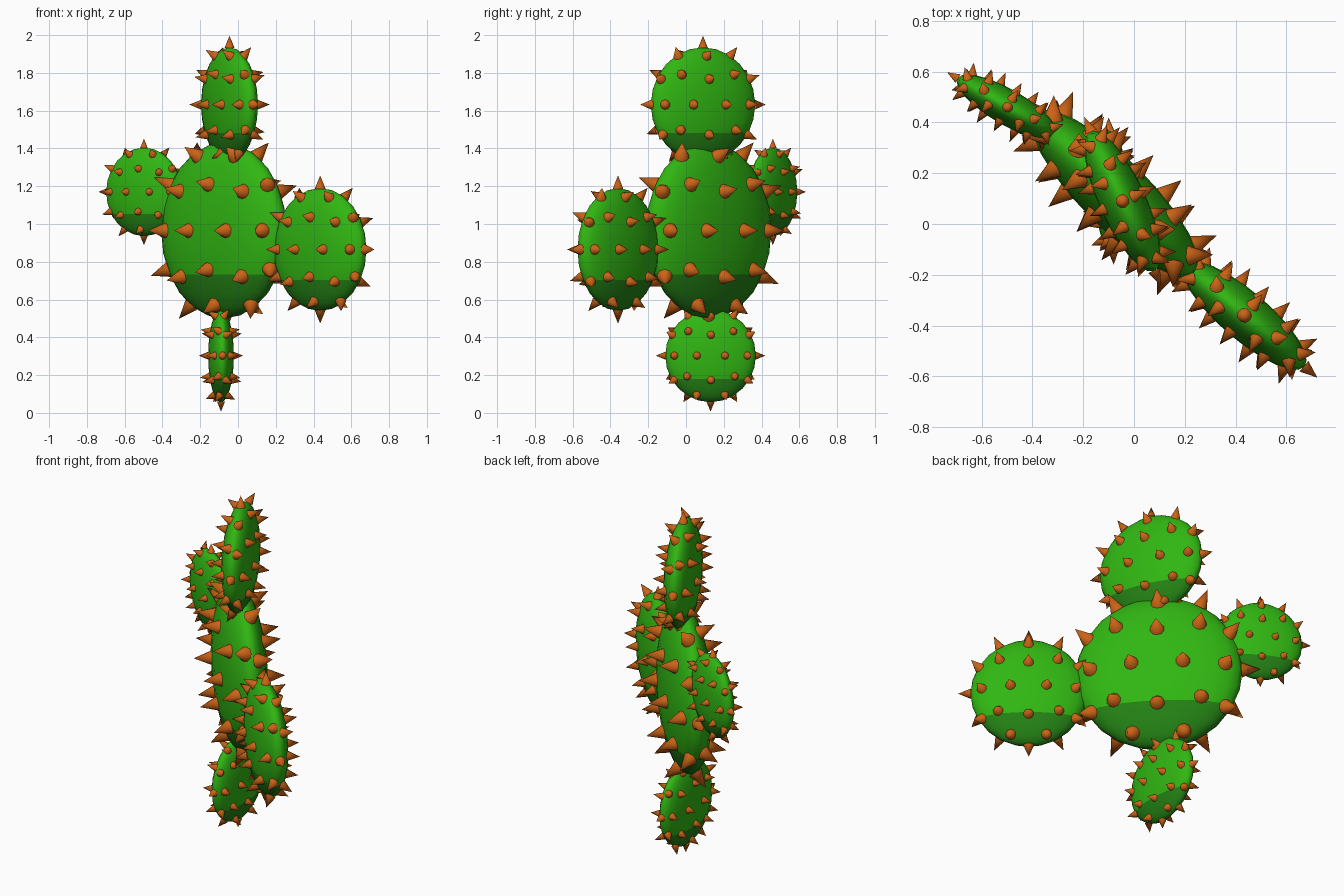
import bpy, bmesh, math
from mathutils import Matrix, Vector

if "Cube" in bpy.data.objects:
    bpy.data.objects.remove(bpy.data.objects["Cube"])


def material(name, rgb):
    m = bpy.data.materials.new(name)
    m.diffuse_color = (*rgb, 1)
    m.use_nodes = True
    m.node_tree.nodes["Principled BSDF"].inputs["Base Color"].default_value = m.diffuse_color
    return m


GREEN = material("leaf_green", (0.03, 0.47, 0.006))
DARK = material("dark_green", (0.017, 0.22, 0.007))
ORANGE = material("thorn_orange", (0.6, 0.125, 0.008))


def finish(bm, name, mats, smooth_angle=None):
    me = bpy.data.meshes.new(name)
    bm.to_mesh(me)
    bm.free()
    for m in mats:
        me.materials.append(m)
    ob = bpy.data.objects.new(name, me)
    bpy.context.collection.objects.link(ob)
    me.shade_smooth()
    return ob


def pad(name, centre, size, turn):
    """Flattened ellipsoid pad, darker underneath, with thorns."""
    place = Matrix.Translation(centre) @ Matrix.Rotation(math.radians(turn), 4, 'Z')
    scale = Matrix.Diagonal((*size, 1))

    # Pad body: lowest third of the rings is dark green
    bm = bmesh.new()
    bmesh.ops.create_uvsphere(bm, u_segments=24, v_segments=12, radius=1)
    for f in bm.faces:
        f.material_index = 1 if f.calc_center_median().z < -0.5 else 0
    bm.transform(place @ scale)
    finish(bm, name, [GREEN, DARK])

    # Thorns: one cone at each icosphere vertex, along the surface normal
    ico = bmesh.new()
    bmesh.ops.create_icosphere(ico, subdivisions=2, radius=1)
    points = [v.co.normalized() for v in ico.verts]
    ico.free()
    length, radius = 0.215 * size[2], 0.088 * size[2]
    bm = bmesh.new()
    for p in points:
        pos = Vector([p[i] * size[i] for i in range(3)])
        normal = Vector([p[i] / size[i] for i in range(3)]).normalized()
        aim = normal.to_track_quat('Z', 'Y').to_matrix().to_4x4()
        bmesh.ops.create_cone(
            bm, cap_ends=False, segments=10, radius1=radius, radius2=0,
            depth=length,
            matrix=place @ Matrix.Translation(pos + normal * length * 0.45) @ aim)
    bmesh.ops.remove_doubles(bm, verts=bm.verts, dist=1e-5)
    finish(bm, name + "_thorns", [ORANGE])


# name, centre, half sizes (thickness, width, height), turn about z
pad("main_pad", (-0.075, 0.12, 0.965), (0.135, 0.45, 0.465), 45)
pad("top_pad", (-0.045, 0.09, 1.632), (0.092, 0.303, 0.303), 24.5)
pad("base_pad", (-0.09, 0.13, 0.303), (0.068, 0.24, 0.246), 2)
pad("left_pad", (-0.498, 0.46, 1.17), (0.07, 0.228, 0.234), 60)
pad("right_pad", (0.435, -0.36, 0.865), (0.095, 0.312, 0.325), 49.5)
